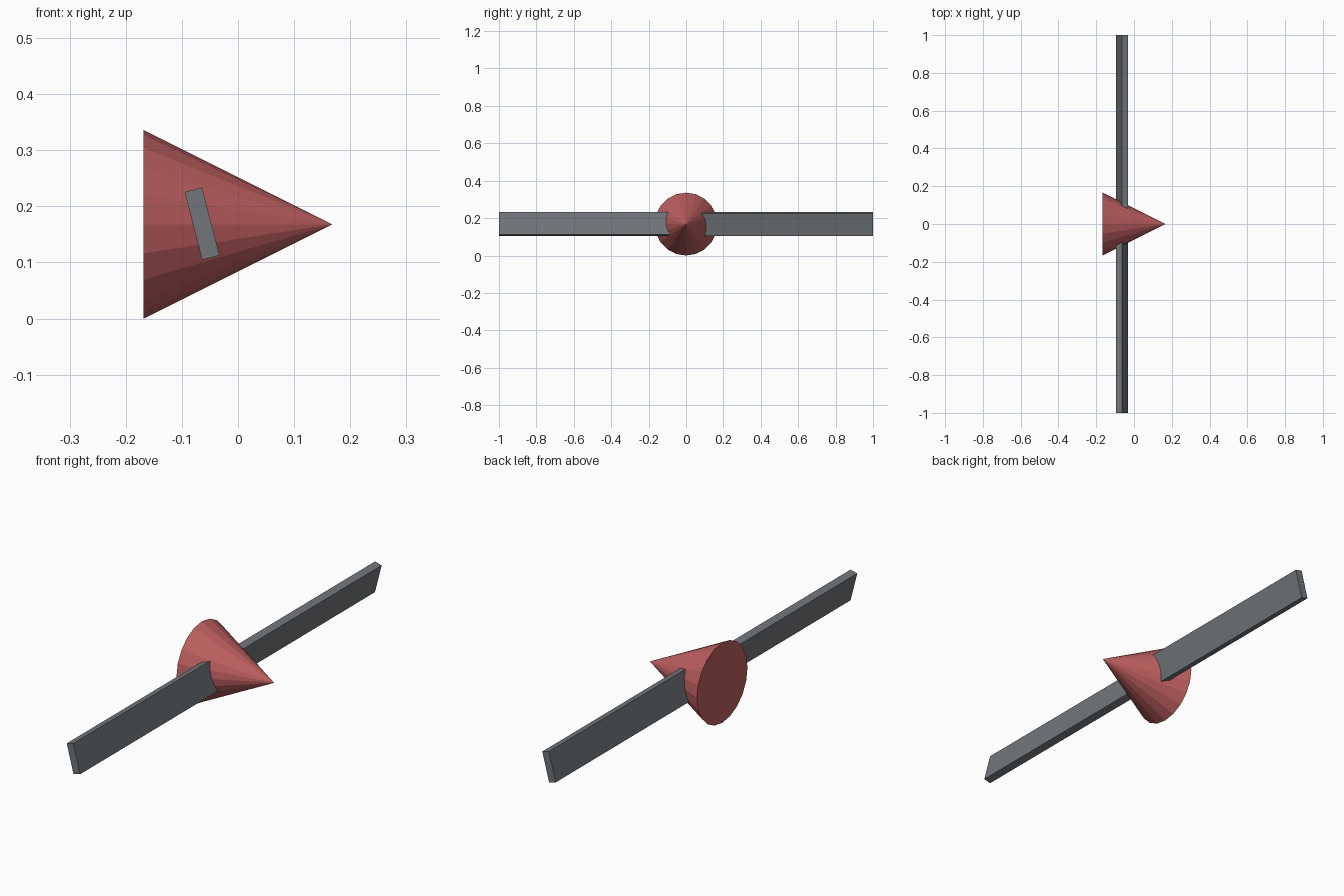
import bpy
from math import radians

cube = bpy.data.objects.get("Cube")
if cube:
    bpy.data.objects.remove(cube, do_unlink=True)


def material(name, colour):
    mat = bpy.data.materials.new(name)
    mat.use_nodes = True
    mat.diffuse_color = (*colour, 1)
    mat.node_tree.nodes["Principled BSDF"].inputs["Base Color"].default_value = (*colour, 1)
    return mat


red = material("soft red", (0.52, 0.115, 0.115))
grey = material("slate grey", (0.165, 0.18, 0.195))

RADIUS = 0.168

# Pointed hub, tip towards +x
bpy.ops.mesh.primitive_cone_add(vertices=20, radius1=RADIUS, radius2=0, depth=2 * RADIUS,
                                location=(0, 0, RADIUS), rotation=(0, radians(90), 0))
hub = bpy.context.object
hub.name = "hub_cone"
hub.data.materials.append(red)

# Two flat blades, pitched in opposite directions
for name, side in (("front_blade", -1), ("back_blade", 1)):
    bpy.ops.mesh.primitive_cube_add(size=1, location=(-0.064, side * 0.5, RADIUS + 0.001),
                                    rotation=(0, radians(side * 14.5), 0))
    blade = bpy.context.object
    blade.name = name
    blade.scale = (0.032, 1, 0.125)
    blade.data.materials.append(grey)
